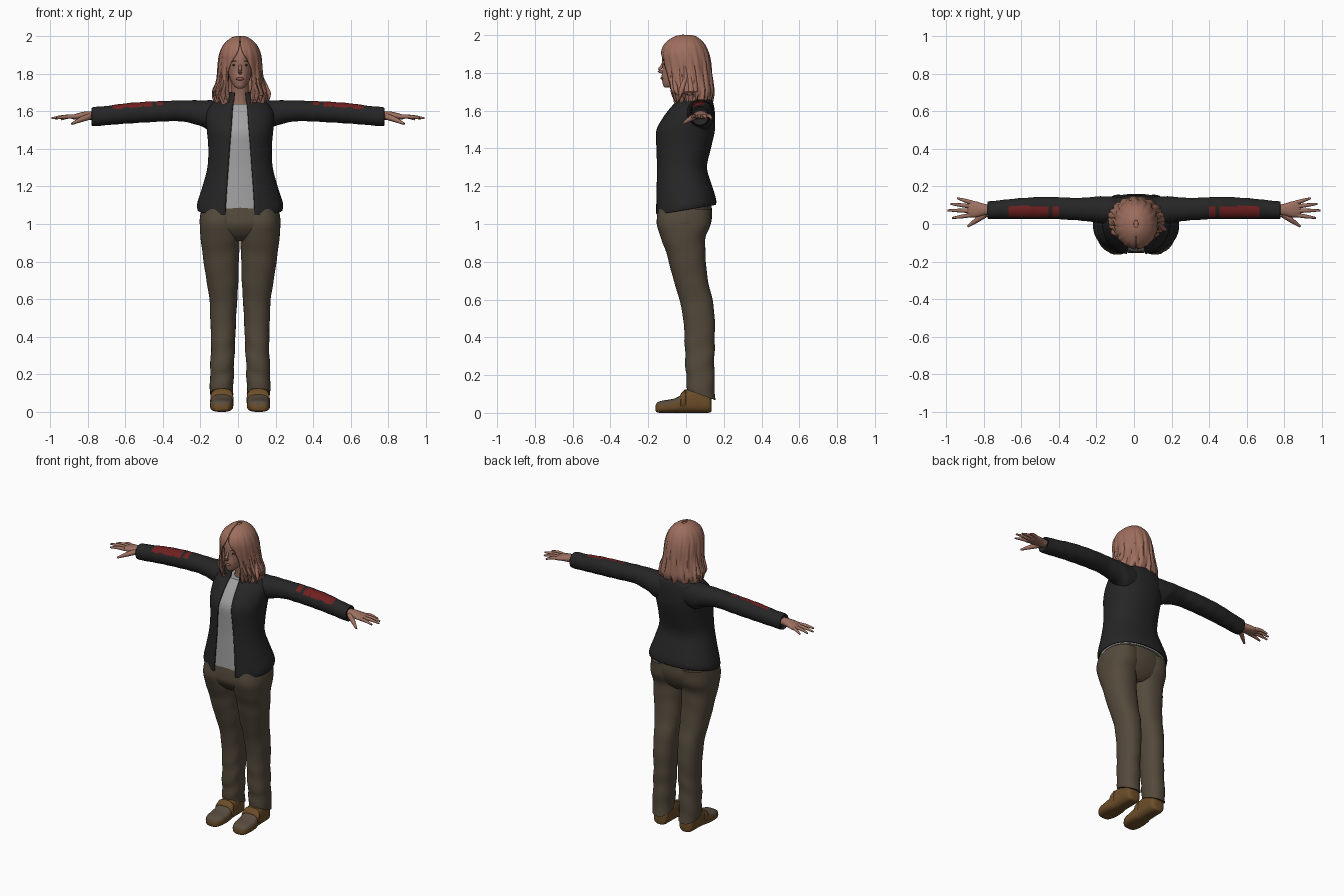
import bpy, bmesh, math, random
from mathutils import Vector

random.seed(4)
CX = 0.011          # body centre line


def material(name, r, g, b):
    m = bpy.data.materials.new(name)
    m.diffuse_color = (r, g, b, 1)
    return m


BLACK = material("black cloth", .019, .019, .020)
RED = material("red patch", .16, .014, .014)
GREY = material("grey shirt", .36, .36, .36)
BROWN = material("brown trousers", .088, .068, .044)
SKIN = material("skin", .34, .165, .12)
HAIR = material("auburn hair", .34, .155, .11)
LEATHER = material("tan leather", .15, .075, .022)
WORN = material("worn leather", .10, .072, .048)
DARK = material("dark eye", .04, .025, .02)
LIPS = material("lips", .26, .09, .075)


def build(name, rings, mats, closed=True, caps=True, mirror=False, off=0.0, thick=0.0):
    """Skin a list of rings into one object."""
    bm = bmesh.new()
    vs = [[bm.verts.new(p) for p in r] for r in rings]
    n = len(vs[0])
    for a, b in zip(vs, vs[1:]):
        for i in range(n if closed else n - 1):
            j = (i + 1) % n
            bm.faces.new((a[i], a[j], b[j], b[i]))
    if caps:
        bm.faces.new(vs[0])
        bm.faces.new(vs[-1])
    bmesh.ops.recalc_face_normals(bm, faces=bm.faces)
    me = bpy.data.meshes.new(name)
    bm.to_mesh(me)
    bm.free()
    for m in mats:
        me.materials.append(m)
    ob = bpy.data.objects.new(name, me)
    ob.location.x = off
    bpy.context.collection.objects.link(ob)
    if mirror:
        ob.modifiers.new("mirror", "MIRROR").use_mirror_merge = False
    if thick:
        s = ob.modifiers.new("thickness", "SOLIDIFY")
        s.thickness, s.offset = thick, 0
    return ob


def resample(rows, k):
    """Catmull-Rom through the table rows, k steps per span."""
    out = []
    for i in range(len(rows) - 1):
        p0, p1, p2, p3 = (rows[max(0, min(len(rows) - 1, i + d))] for d in (-1, 0, 1, 2))
        for s in range(k):
            t = s / k
            out.append([.5 * (2 * b + (c - a) * t + (2 * a - 5 * b + 4 * c - d) * t * t
                              + (3 * b - a - 3 * c + d) * t ** 3)
                        for a, b, c, d in zip(p0, p1, p2, p3)])
    return out + [list(rows[-1])]


def loft(name, rows, mats, axis="z", k=4, n=40, e=.9, opening=False, bump=None, **kw):
    """Rows: station, centre, half width, low side, high side, tilt, opening half width."""
    rings = []
    for row in resample(rows, k):
        s, c, h, lo, hi, tilt, gap = (list(row) + [0, 0])[:7]
        a0 = math.asin(min(.95, max(.002, gap) / h) ** (1 / e)) if opening else 0
        ring = []
        for i in range(n):
            t = a0 + (2 * math.pi - 2 * a0) * i / (n - 1 if opening else n)
            f = bump(t, s) if bump else 1
            sn, cs = math.sin(t), -math.cos(t)
            a = c + f * h * math.copysign(abs(sn) ** e, sn)
            d = f * (hi - lo) / 2 * math.copysign(abs(cs) ** e, cs)
            b, st = (lo + hi) / 2 + d, s + tilt * d
            ring.append({"z": (a, b, st), "x": (st, b, a), "y": (a, st, b)}[axis])
        rings.append(ring)
    return build(name, rings, mats, closed=not opening, caps=not opening, **kw)


def tube(name, pts, radii, mat, flat=1.0, n=10, **kw):
    """Tapered rod through points."""
    rows = resample([tuple(p) + (r,) for p, r in zip(pts, radii)], 4)
    rings = []
    for i, r in enumerate(rows):
        d = Vector(rows[min(i + 1, len(rows) - 1)][:3]) - Vector(rows[max(i - 1, 0)][:3])
        q = d.to_track_quat("Z", "Y")
        rings.append([Vector(r[:3]) + q @ Vector((r[3] * math.cos(6.28319 * j / n),
                      flat * r[3] * math.sin(6.28319 * j / n), 0)) for j in range(n)])
    return build(name, rings, [mat], **kw)


def blob(name, pos, size, mat, mirror=False):
    x, y, z = pos
    rows = [(z + size[2] * math.sin(a), x, size[0] * math.cos(a),
             y - size[1] * math.cos(a), y + size[1] * math.cos(a))
            for a in (-1.5, -1, -.5, 0, .5, 1, 1.5)]
    return loft(name, rows, [mat], k=1, n=14, e=1, mirror=mirror, off=CX)


# Jacket body, open at the front
torso = [(1.075, 0, .222, -.160, .155, .17, .078), (1.11, 0, .224, -.16, .155, .15, .076),
         (1.2, 0, .196, -.158, .131, .08, .070), (1.3, 0, .170, -.156, .107, 0, .062),
         (1.4, 0, .165, -.158, .128, 0, .055), (1.49, 0, .172, -.158, .148, 0, .048),
         (1.55, 0, .178, -.128, .150, 0, .043), (1.6, 0, .172, -.092, .148, 0, .04),
         (1.64, 0, .145, -.058, .140, 0, .036), (1.665, 0, .095, -.045, .125, 0, .03),
         (1.7, 0, .066, -.042, .100, 0, .03)]
loft("jacket_body", torso, [BLACK], e=.88, n=56, opening=True, off=CX, thick=.008)

# Shirt underneath
loft("shirt", [(s, c, h - .013, lo + .013, hi - .013, t, 0) for s, c, h, lo, hi, t, g in torso[:9]],
     [GREY], e=.88, off=CX)

# Sleeves with red patches on the upper forearm
sleeve = loft("sleeves", [(.07, 1.58, .075, .01, .14), (.14, 1.575, .083, .0, .147),
                          (.2, 1.59, .068, .008, .146), (.3, 1.602, .056, .02, .138),
                          (.4, 1.6, .055, .025, .143), (.5, 1.595, .055, .027, .143),
                          (.6, 1.588, .054, .027, .138), (.7, 1.577, .051, .027, .128),
                          (.765, 1.572, .051, .026, .121), (.779, 1.571, .047, .03, .118),
                          (.772, 1.571, .036, .04, .108)],
              [BLACK, RED], axis="x", k=9, n=48, e=.95, mirror=True,
              bump=lambda t, s: 1 + .012 * math.sin(s * 75 + 2 * t))
for p in sleeve.data.polygons:
    x, y, z = p.center
    if p.normal.z > 0 and .036 < y < .096 and (.46 < x < .672 or .395 < x < .435):
        p.material_index = 1

# Hands
loft("palms", [(.75, 1.576, .022, .05, .1), (.80, 1.577, .023, .045, .108),
               (.84, 1.574, .019, .036, .12), (.875, 1.57, .013, .036, .124),
               (.89, 1.569, .007, .042, .115)], [SKIN], axis="x", n=20, mirror=True)
for name, (x0, y0), (x1, y1), z1 in [("little_fingers", (.86, .113), (.94, .137), 1.556),
                                     ("ring_fingers", (.87, .094), (.975, .107), 1.56),
                                     ("middle_fingers", (.87, .07), (.993, .073), 1.563),
                                     ("index_fingers", (.87, .047), (.968, .032), 1.563)]:
    tube(name, [(x0, y0, 1.571), ((x0 + x1) / 2, (y0 + y1) / 2, 1.571), (x1, y1, z1)],
         [.0115, .010, .005], SKIN, mirror=True)
tube("thumbs", [(.79, .052, 1.572), (.835, .022, 1.556), (.885, -.013, 1.533)],
     [.017, .014, .006], SKIN, mirror=True)

# Trousers: pelvis and mirrored legs
loft("trouser_seat", [(1.1, 0, .2, -.145, .135), (1.04, 0, .213, -.153, .138),
                      (.99, 0, .212, -.152, .127), (.94, 0, .17, -.12, .10),
                      (.91, 0, .08, -.08, .07)], [BROWN], off=CX)


def folds(t, z):
    w = .028 if z < .4 else .008
    return 1 + w * math.sin(z * 48 + 2.5 * math.sin(t + 1))


loft("trouser_legs", [(1.08, .105, .10, -.145, .135), (1.0, .108, .107, -.155, .13),
                      (.93, .105, .105, -.134, .104), (.85, .103, .098, -.105, .102),
                      (.78, .099, .092, -.086, .107), (.7, .094, .085, -.065, .116),
                      (.6, .089, .074, -.035, .14), (.5, .09, .069, -.015, .152),
                      (.4, .09, .065, -.008, .152), (.3, .093, .063, -.005, .15, -.05),
                      (.2, .097, .063, .0, .15, -.15), (.13, .098, .062, .004, .153, -.3),
                      (.095, .098, .062, .006, .155, -.37)], [BROWN],
     k=5, e=.88, mirror=True, off=CX, bump=folds)

# Shoes
shoe = loft("shoes", [(-.162, .1, .018, .012, .035), (-.152, .1, .043, .002, .055),
                      (-.12, .099, .058, 0, .066), (-.07, .098, .062, 0, .074),
                      (-.03, .097, .059, 0, .092), (0, .096, .055, 0, .122),
                      (.06, .095, .053, 0, .135), (.11, .095, .05, 0, .12),
                      (.13, .095, .04, .004, .09), (.136, .095, .02, .015, .07)],
            [LEATHER, WORN], axis="y", e=.7, mirror=True, off=CX)
for p in shoe.data.polygons:
    if p.center.y < -.03 and p.normal.z > .25:
        p.material_index = 1
loft("shoe_straps", [(-.03, .097, .056, .02, .093), (-.027, .097, .062, .015, .102),
                     (-.005, .096, .060, .015, .124), (0, .096, .054, .02, .12)],
     [LEATHER], axis="y", k=2, e=.7, mirror=True, off=CX)

# Neck and head
tube("neck", [(0, .045, 1.58), (0, .03, 1.67), (0, .01, 1.77)], [.062, .046, .046], SKIN, n=24, off=CX)
loft("head", [(1.722, 0, .016, -.112, -.075), (1.732, 0, .030, -.120, -.04),
              (1.755, 0, .046, -.126, .02), (1.78, 0, .056, -.129, .07),
              (1.82, 0, .066, -.125, .10), (1.87, 0, .072, -.127, .11),
              (1.92, 0, .074, -.118, .10), (1.96, 0, .05, -.08, .07),
              (1.975, 0, .02, -.03, .03)], [SKIN], e=.95, off=CX)
tube("nose", [(0, -.118, 1.858), (0, -.132, 1.83), (0, -.141, 1.813), (0, -.124, 1.803)],
     [.006, .008, .011, .008], SKIN, off=CX)
blob("lips", (0, -.126, 1.772), (.022, .009, .008), LIPS)
blob("eyes", (.028, -.111, 1.846), (.013, .008, .0055), DARK, mirror=True)
tube("eyebrows", [(.014, -.122, 1.862), (.03, -.118, 1.868), (.045, -.106, 1.862)],
     [.002, .003, .0015], DARK, mirror=True, off=CX)

# Hair shell, parted around the face, with wavy strands and a ragged hem


def strands(t, z):
    w = .03 * min(1, max(0, (2.0 - z) / .2))
    return 1 + w * (math.sin(17 * t + 9 * z) + .6 * math.sin(29 * t - 14 * z))


hair = loft("hair", [(1.998, 0, .012, -.02, .02, 0, 0), (1.988, 0, .045, -.062, .055, 0, 0),
                     (1.955, 0, .083, -.108, .092, 0, .002), (1.91, 0, .104, -.128, .114, 0, .015),
                     (1.86, 0, .112, -.126, .126, 0, .046), (1.8, 0, .116, -.116, .132, 0, .062),
                     (1.75, 0, .125, -.104, .138, 0, .064), (1.7, 0, .138, -.084, .142, 0, .058),
                     (1.665, 0, .140, -.072, .134, 0, .055), (1.64, 0, .125, -.062, .118, 0, .06)],
            [HAIR], k=5, n=120, e=1, opening=True, off=CX, thick=.008, bump=strands)
for v in hair.data.vertices:
    if v.co.z < 1.72:
        t = math.atan2(v.co.x, v.co.y)
        v.co.z += (1.72 - v.co.z) * (.25 * math.sin(13 * t) + .18 * math.sin(23 * t + 1))
blob("hair_crown", (0, -.002, 1.975), (.055, .07, .022), HAIR)

# Loose locks hanging beside the face and over the shoulders
for i in range(14):
    side = 1 if i % 2 else -1
    a = .75 + .17 * (i // 2) + random.uniform(-.06, .06)
    x, y = side * math.sin(a), -math.cos(a)
    r = random.uniform(.95, 1.05)
    end = random.uniform(1.63, 1.67)
    tube("hair_lock_%d" % (i + 1),
         [(.108 * x, .01 + .115 * y, 1.84), (.118 * x * r, .015 + .112 * y, 1.76),
          (.142 * x * r, .02 + .108 * y, 1.70), (.135 * x * r, .02 + .1 * y, end)],
         [.010, .017, .017, .002], HAIR, flat=.7, off=CX)
tube("hair_flick", [(.115, 0, 1.78), (.14, -.02, 1.72), (.155, -.03, 1.69), (.15, -.035, 1.65)],
     [.01, .014, .010, .002], HAIR, off=CX)

# Smooth shading everywhere, sharp edges kept
bpy.ops.object.select_all(action="SELECT")
bpy.context.view_layer.objects.active = hair
bpy.ops.object.shade_smooth_by_angle(angle=math.radians(45))
